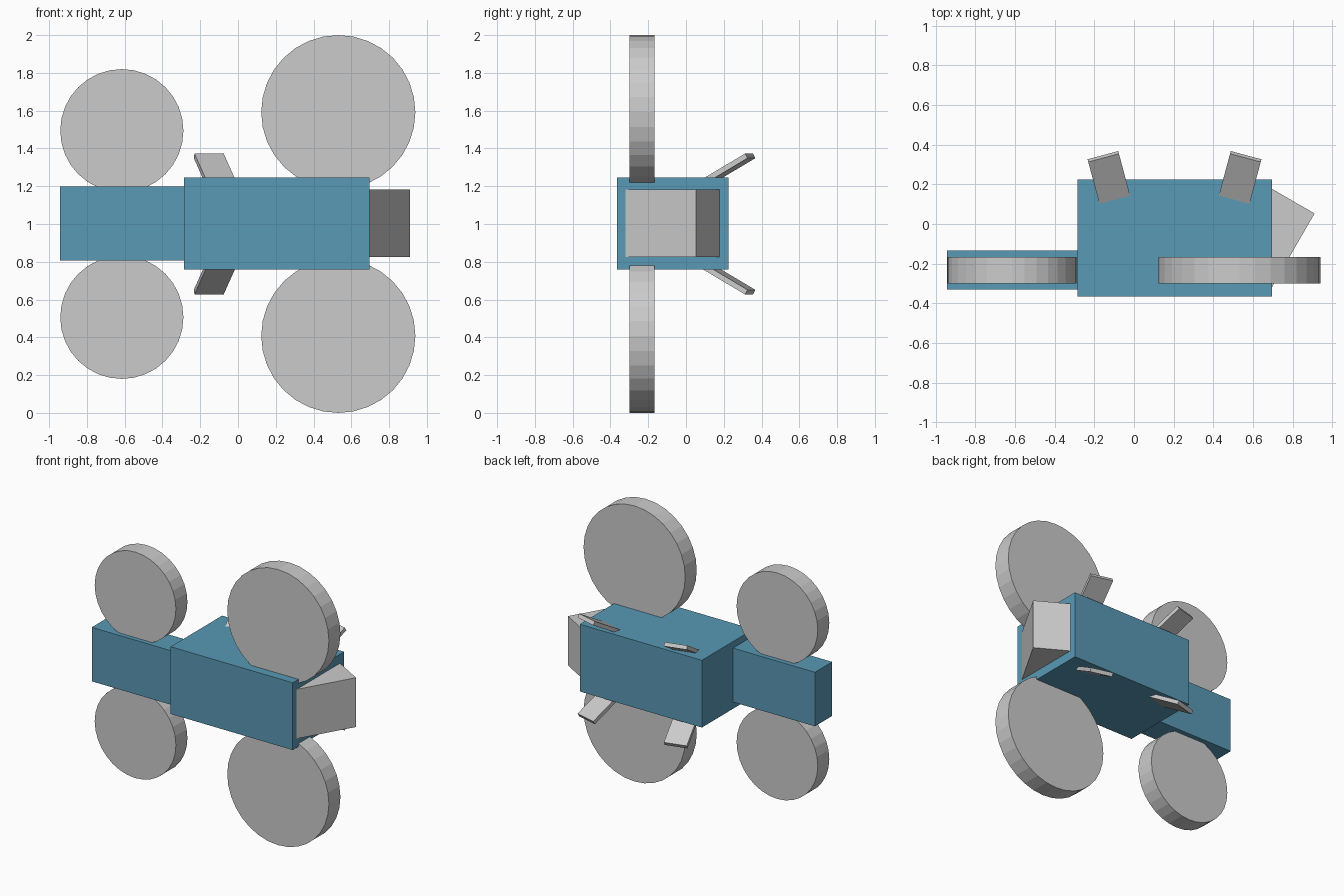
import bpy, bmesh
from math import radians
from mathutils import Matrix, Vector

if "Cube" in bpy.data.objects:
    bpy.data.objects.remove(bpy.data.objects["Cube"])

MID_Z = 1.0  # the model is mirrored above and below this height

blue = bpy.data.materials.new("blue")
blue.diffuse_color = (0.10, 0.32, 0.46, 1)
blue.use_nodes = True
blue.node_tree.nodes["Principled BSDF"].inputs["Base Color"].default_value = blue.diffuse_color


def finish(name, bm, mat=None):
    mesh = bpy.data.meshes.new(name)
    bm.to_mesh(mesh)
    bm.free()
    obj = bpy.data.objects.new(name, mesh)
    bpy.context.collection.objects.link(obj)
    if mat:
        mesh.materials.append(mat)
    return obj


def box(name, centre, size, rot=Matrix.Identity(4), mat=None):
    bm = bmesh.new()
    m = Matrix.Translation(centre) @ rot @ Matrix.Diagonal((*size, 1))
    bmesh.ops.create_cube(bm, size=1, matrix=m)
    return finish(name, bm, mat)


def disc(name, centre, radius, depth):
    bm = bmesh.new()
    m = Matrix.Translation(centre) @ Matrix.Rotation(radians(90), 4, 'X')
    bmesh.ops.create_cone(bm, cap_ends=True, segments=32, radius1=radius,
                          radius2=radius, depth=depth, matrix=m)
    return finish(name, bm)


# Main body and narrower side arm
box("body", (0.205, -0.07, MID_Z + 0.003), (0.98, 0.59, 0.488), mat=blue)
box("arm", (-0.613, -0.232, MID_Z + 0.003), (0.658, 0.198, 0.392), mat=blue)

# Grip block turned 30 degrees, its inner half sunk into the body
turn = Matrix.Rotation(radians(-30), 4, 'Z')
corner = Vector((0.91, 0.053, MID_Z + 0.003))
box("grip", corner + turn @ Vector((-0.15, -0.22, 0)), (0.30, 0.44, 0.358), turn)

# Discs and fins above and below
BODY_X = 0.204
for side, s in (("upper", 1), ("lower", -1)):
    disc(side + "_small_disc", (-0.615, -0.233, MID_Z + s * 0.494), 0.326, 0.132)
    disc(side + "_large_disc", (0.531, -0.233, MID_Z + s * 0.592), 0.408, 0.132)
    for end, e in (("left", -1), ("right", 1)):
        rot = (Matrix.Rotation(radians(-15 * e), 4, 'Z')
               @ Matrix.Rotation(radians(30 * s), 4, 'X'))
        tip = Vector((BODY_X + e * 0.359, 0.34, MID_Z + s * 0.361))
        box(f"{side}_{end}_fin", tip - rot @ Vector((0, 0.18, 0)),
            (0.16, 0.36, 0.028), rot)
